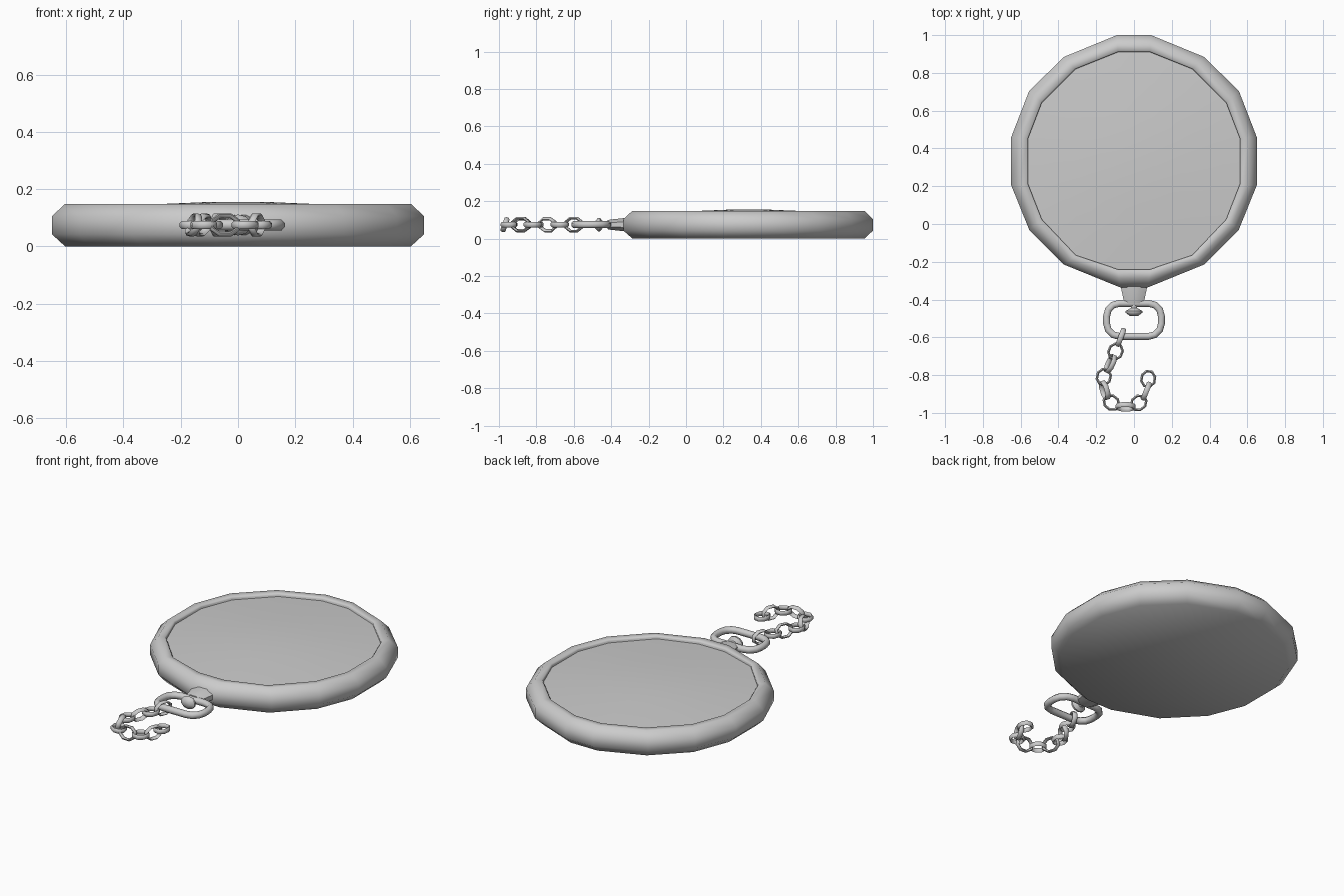
import bpy, bmesh, math
from mathutils import Vector, Matrix

if "Cube" in bpy.data.objects:
    bpy.data.objects.remove(bpy.data.objects["Cube"])

MID = 0.075  # mid height of the whole piece


def finish(name, bm, matrix=None, angle=50):
    bmesh.ops.recalc_face_normals(bm, faces=bm.faces)
    me = bpy.data.meshes.new(name)
    if matrix:
        bm.transform(matrix)
    bm.to_mesh(me)
    bm.free()
    ob = bpy.data.objects.new(name, me)
    bpy.context.collection.objects.link(ob)
    bpy.ops.object.select_all(action='DESELECT')
    ob.select_set(True)
    bpy.context.view_layer.objects.active = ob
    bpy.ops.object.shade_smooth_by_angle(angle=math.radians(angle))
    return ob


def loft(name, rings, cap_start=True, cap_end=True, closed=False, matrix=None, angle=50):
    bm = bmesh.new()
    vs = [[bm.verts.new(p) for p in r] for r in rings]
    pairs = list(zip(vs, vs[1:])) + ([(vs[-1], vs[0])] if closed else [])
    for a, b in pairs:
        for i in range(len(a)):
            j = (i + 1) % len(a)
            bm.faces.new((a[i], a[j], b[j], b[i]))
    if cap_start and not closed:
        bm.faces.new(vs[0])
    if cap_end and not closed:
        bm.faces.new(vs[-1])
    return finish(name, bm, matrix, angle)


def sweep_loop(name, path, radial, axial, sides, matrix):
    """Closed planar path with an elliptical section."""
    rings = []
    n = len(path)
    for i, (x, y) in enumerate(path):
        tan = Vector(path[(i + 1) % n]) - Vector(path[i - 1])
        out = Vector((tan.y, -tan.x)).normalized()
        ring = []
        for k in range(sides):
            a = 2 * math.pi * (k + 0.5) / sides
            o = out * radial * math.cos(a)
            ring.append((x + o.x, y + o.y, axial * math.sin(a)))
        rings.append(ring)
    return loft(name, rings, closed=True, matrix=matrix, angle=65)


def mirrored(half):
    return [Vector(p) for p in half] + [Vector((-x, y)) for x, y in reversed(half)]


# Case: sixteen-sided outline, bevelled edge, recessed dial floor
outer = mirrored([(.09, 1.0), (.37, .885), (.555, .705), (.65, .46),
                  (.65, .205), (.555, -.03), (.37, -.215), (.075, -.335)])
inner = mirrored([(.085, .91), (.31, .82), (.488, .642), (.56, .455),
                  (.56, .21), (.488, .025), (.308, -.165), (.085, -.24)])


def case_ring(t, z):
    return [(*o.lerp(i, t), z) for o, i in zip(outer, inner)]


loft("case", [case_ring(t, z) for t, z in
              [(.52, 0), (0, .043), (0, .105), (.5, .148), (.93, .148), (1, .14), (1, .11)]], angle=60)

# Crystal: very shallow dome over the dial
centre = Vector((0, .335))
loft("crystal", [[(*centre.lerp(p, s), z) for p in inner] for s, z in
                 [(1, .13), (.75, .14), (.45, .149), (.2, .155)]], cap_start=False)


# Stem and crown: turned around the y axis
def turned(name, profile, sides):
    return loft(name, [[(r * math.cos(2 * math.pi * (k + .5) / sides), y,
                         MID + r * zs * math.sin(2 * math.pi * (k + .5) / sides))
                        for k in range(sides)] for y, r, zs in profile])


turned("stem", [(-.30, .078, .5), (-.34, .074, .5), (-.40, .06, .5), (-.42, .052, .5)], 8)
turned("crown", [(-.41, .018, 1), (-.445, .018, 1), (-.46, .046, .8), (-.47, .046, .8), (-.487, .022, .8)], 10)

# Bow: rounded rectangular loop
bow = []
for cx, cy, start in [(1, 1, 0), (-1, 1, 90), (-1, -1, 180), (1, -1, 270)]:
    for k in range(4):
        a = math.radians(start + k * 30)
        bow.append((cx * .077 + .068 * math.cos(a), cy * .0195 + .068 * math.sin(a)))
sweep_loop("bow", bow, .02, .02, 8, Matrix.Translation((0, -.5075, MID)))

# Chain: alternating flat and upright links along a hook-shaped path
centres = [(-.07, -.60), (-.098, -.675), (-.125, -.74), (-.16, -.81), (-.155, -.88),
           (-.12, -.945), (-.045, -.968), (.025, -.947), (.065, -.885), (.075, -.82)]
link = [(.043 * math.cos(math.pi * (k + .5) / 4), .037 * math.sin(math.pi * (k + .5) / 4)) for k in range(8)]
for n, (x, y) in enumerate(centres):
    a, b = centres[max(n - 1, 0)], centres[min(n + 1, len(centres) - 1)]
    heading = math.atan2(b[1] - a[1], b[0] - a[0])
    roll = 0 if n % 2 else (90 if n in (0, 8) else 70)
    stretch = 1.0 if n % 2 else 1.15
    sweep_loop(f"chain_link_{n + 1}", [(px * stretch, py) for px, py in link], .008, .014, 6,
               Matrix.Translation((x, y, MID)) @ Matrix.Rotation(heading, 4, 'Z')
               @ Matrix.Rotation(math.radians(roll), 4, 'X'))
